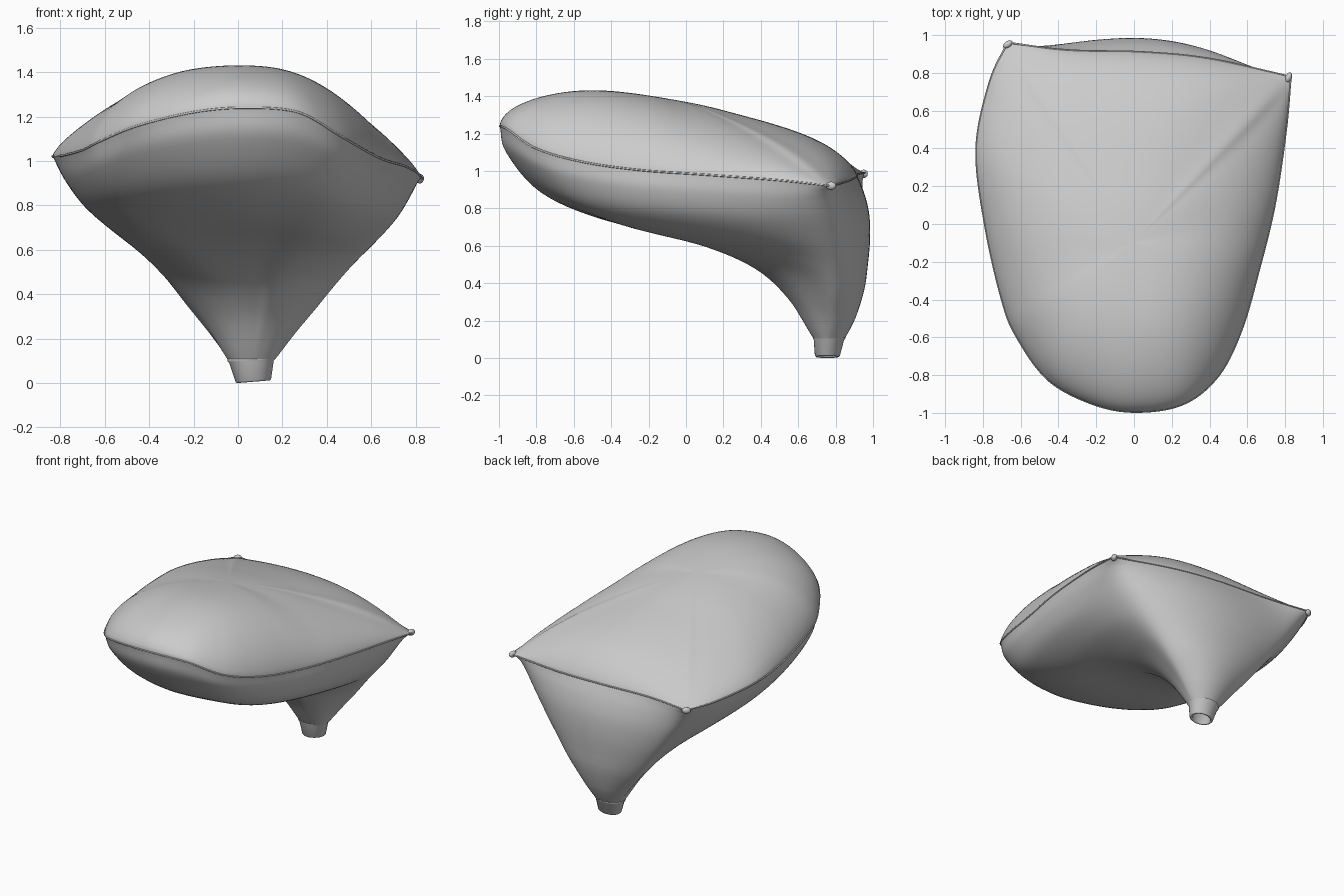
import bpy, bmesh, math
from mathutils import Vector as V

if "Cube" in bpy.data.objects:
    bpy.data.objects.remove(bpy.data.objects["Cube"])


def catmull(pts, n):
    """Smooth open curve through pts, n steps per span."""
    p = [2 * pts[0] - pts[1]] + pts + [2 * pts[-1] - pts[-2]]
    out = []
    for i in range(1, len(p) - 2):
        a, b, c, d = p[i - 1:i + 3]
        for k in range(n):
            t = k / n
            out.append(0.5 * (2 * b + (c - a) * t + (2 * a - 5 * b + 4 * c - d) * t * t
                              + (3 * b - a - 3 * c + d) * t ** 3))
    return out + [pts[-1].copy()]


def relax(ring, passes):
    """Blur a closed ring to soften creases."""
    for _ in range(passes):
        n = len(ring)
        ring = [(ring[i - 1] + 2 * ring[i] + ring[(i + 1) % n]) / 4 for i in range(n)]
    return ring


def lookup(table, u):
    """Linear interpolation in a list of (u, value), extended past the ends."""
    for a, b in zip(table, table[1:]):
        if u <= b[0]:
            break
    return a[1] + (b[1] - a[1]) * (u - a[0]) / (b[0] - a[0])


def loft(name, rings, cap_end=False):
    """Skin closed rings of equal length."""
    bm = bmesh.new()
    rows = [[bm.verts.new(p) for p in r] for r in rings]
    n = len(rows[0])
    for a, b in zip(rows, rows[1:]):
        for i in range(n):
            j = (i + 1) % n
            bm.faces.new((a[i], a[j], b[j], b[i]))
    if cap_end:
        bm.faces.new(rows[-1])
    bmesh.ops.recalc_face_normals(bm, faces=bm.faces)
    me = bpy.data.meshes.new(name)
    bm.to_mesh(me)
    bm.free()
    ob = bpy.data.objects.new(name, me)
    bpy.context.collection.objects.link(ob)
    for f in me.polygons:
        f.use_smooth = True
    return ob


# Seam outline: left corner, round the front, right corner, then the back edge
sides = [V(p) for p in [
    (-.67, .96, .99), (-.765, .75, 1.0), (-.835, .4, 1.02), (-.79, 0, 1.025), (-.70, -.4, 1.05),
    (-.62, -.6, 1.09), (-.45, -.83, 1.16), (-.2, -.96, 1.22), (.03, -.995, 1.24),
    (.27, -.95, 1.22), (.45, -.8, 1.12), (.57, -.56, 1.05), (.66, -.25, 1.005),
    (.745, .1, .98), (.805, .5, .95), (.83, .78, .92)]]
back = [V(p) for p in [(.83, .78, .92), (.4, .875, .95), (.05, .91, .97),
                       (-.35, .92, .985), (-.67, .96, .99)]]
STEP = 10
side_pts, back_pts = catmull(sides, STEP), catmull(back, STEP)
seam = side_pts[:-1] + back_pts[:-1]
N = len(seam)

# Upper shell: dome between the seam and a ridge height along y
ridge = [(p.x, p.y) for p in catmull([V((y, z)) for y, z in [
    (-1.05, 1.42), (-.5, 1.437), (0, 1.37), (.3, 1.3), (.6, 1.225), (.8, 1.17), (1, 1.1)]], 12)]
left_x = [(p.y, p.x) for p in reversed(side_pts[:60])]
right_x = [(p.y, p.x) for p in side_pts[110:]]
back_y = [(p.x, p.y) for p in reversed(back_pts)]


def fullness(s, x, y, rho):
    """0 on the seam, 1 on the ridge."""
    w = min(abs(s.x), .75)
    if y > -.1:
        w = .75
        xl, xr = lookup(left_x, y), lookup(right_x, y)
        rho = min(1, abs(2 * (x - xl) / (xr - xl) - 1))
    f = max(0, 1 - rho ** (4 - 2.5 * w)) ** (.5 + .2 * w)
    d = max(0, lookup(back_y, x) - y)
    return f * (1 - math.exp(-d / .13)) ** .7


rings = []
M = 40
for k in range(M + 1):
    rho = max(math.sin(k / M * math.pi / 2), .004)
    ring = []
    for s in seam:
        x, y = s.x * rho, -.1 + (s.y + .1) * rho
        f = fullness(s, x, y, rho) if k < M else 0
        ring.append(V((x, y, s.z + (lookup(ridge, y) - s.z) * f)))
    # blur heights only, so the outline stays put
    zs = relax([p.z for p in ring], int(min(20, 60 * (1 - rho))))
    rings.append([(p.x, p.y, z) for p, z in zip(ring, zs)])
rings.reverse()
top = loft("upper_shell", rings, True)
sm = top.modifiers.new("soften", "SMOOTH")
vg = top.vertex_groups.new(name="inner")
vg.add(list(range(4 * N, (M + 1) * N)), 1, "REPLACE")
sm.vertex_group, sm.factor, sm.iterations = "inner", .5, 12

# Lower shell: meridian profiles (distance from neck axis, height)
front_p = [(1.765, 1.24), (1.745, 1.1), (1.57, .88), (1.25, .735), (.75, .625), (.43, .5), (.23, .33), (.085, .11)]
quarter_p = [(1.43, 1.05), (1.39, .94), (1.26, .815), (1.0, .7), (.65, .595), (.39, .47), (.22, .31), (.1, .11)]
side_p = [(.97, 1.02), (.91, .91), (.81, .79), (.68, .685), (.515, .575), (.37, .46), (.225, .29), (.105, .11)]
corner_p = [(.76, .94), (.71, .87), (.63, .76), (.52, .62), (.405, .48), (.3, .35), (.19, .22), (.105, .11)]
back_p = [(.145, .97), (.198, .86), (.24, .75), (.262, .63), (.262, .5), (.245, .38), (.185, .24), (.085, .11)]
keys = [(0, corner_p), (2, side_p), (4, quarter_p), (8, front_p), (12, quarter_p),
        (14, side_p), (15, corner_p), (17, back_p), (19, corner_p)]
axis = V((.06, .765))


def blended(i):
    """Profile rows (fraction, radius, height) at seam sample i."""
    s = i / STEP
    for (a, pa), (b, pb) in zip(keys, keys[1:]):
        if s <= b:
            t = (s - a) / (b - a)
            return [V((p[0] / pa[0][0], p[0], p[1])).lerp(V((q[0] / pb[0][0], q[0], q[1])), t)
                    for p, q in zip(pa, pb)]


prof = list(zip(*[relax(list(col), 14) for col in zip(*[blended(i) for i in range(N)])]))
# extra softening around the belly
soft = list(zip(*[relax(list(col), 60) for col in zip(*prof)]))
prof = [soft[i] if 25 < i < 125 else prof[i] for i in range(N)]
meridians = []
for s, pr in zip(seam, prof):
    d = V((s.x, s.y)) - axis
    R = d.length
    d.normalize()
    pts = [s.copy()]
    for k in range(1, 8):
        w = k / 7
        r = (1 - w) * pr[k].x * R + w * pr[k].y
        z = pr[k].z + (1 - w) * (s.z - pr[0].z)
        if k == 7:
            r, z = 1 / math.hypot(d.x / .108, d.y / .086), .108
        pts.append(V((axis.x + d.x * r, axis.y + d.y * r, z)))
    meridians.append(catmull(pts, 6))
rows = list(zip(*meridians))
last = len(rows) - 1
loft("lower_shell", [relax(list(r), int(60 * math.sin(math.pi * k / last)) if k < last else 0)
                     for k, r in enumerate(rows)])


# Inlet collar: tapered, hollow, slightly tilted
def oval(cx, cy, rx, ry, z, tilt=0):
    return [(cx + rx * math.cos(a), cy + ry * math.sin(a), z + tilt * (1 + math.cos(a)))
            for a in (2 * math.pi * i / 48 for i in range(48))]


loft("inlet_collar", [
    oval(.06, .765, .098, .078, .116), oval(.06, .765, .109, .087, .106, .003),
    oval(.06, .765, .107, .086, .098, .005), oval(.061, .764, .1, .081, .09, .006),
    oval(.069, .756, .08, .067, .006, .006),
    oval(.069, .756, .074, .061, 0, .006), oval(.069, .756, .062, .051, .004, .006),
    oval(.063, .762, .08, .065, .09)], True)

# Seam piping
cu = bpy.data.curves.new("seam_piping", "CURVE")
cu.dimensions = "3D"
cu.bevel_depth = .005
cu.bevel_resolution = 2
sp = cu.splines.new("POLY")
sp.points.add(N - 1)
for p, s in zip(sp.points, seam):
    p.co = (*s, 1)
sp.use_cyclic_u = True
bpy.context.collection.objects.link(bpy.data.objects.new("seam_piping", cu))

# Pinched knots at the two back corners
for name, loc, ang in [("left_corner_knot", (-.668, .95, .985), 2.2), ("right_corner_knot", (.818, .775, .921), -.4)]:
    bpy.ops.mesh.primitive_uv_sphere_add(segments=20, ring_count=12, radius=.022, location=loc,
                                         rotation=(0, 0, ang))
    ob = bpy.context.object
    ob.name = name
    ob.scale = (.8, 1.3, 1)
    bpy.ops.object.shade_smooth()
